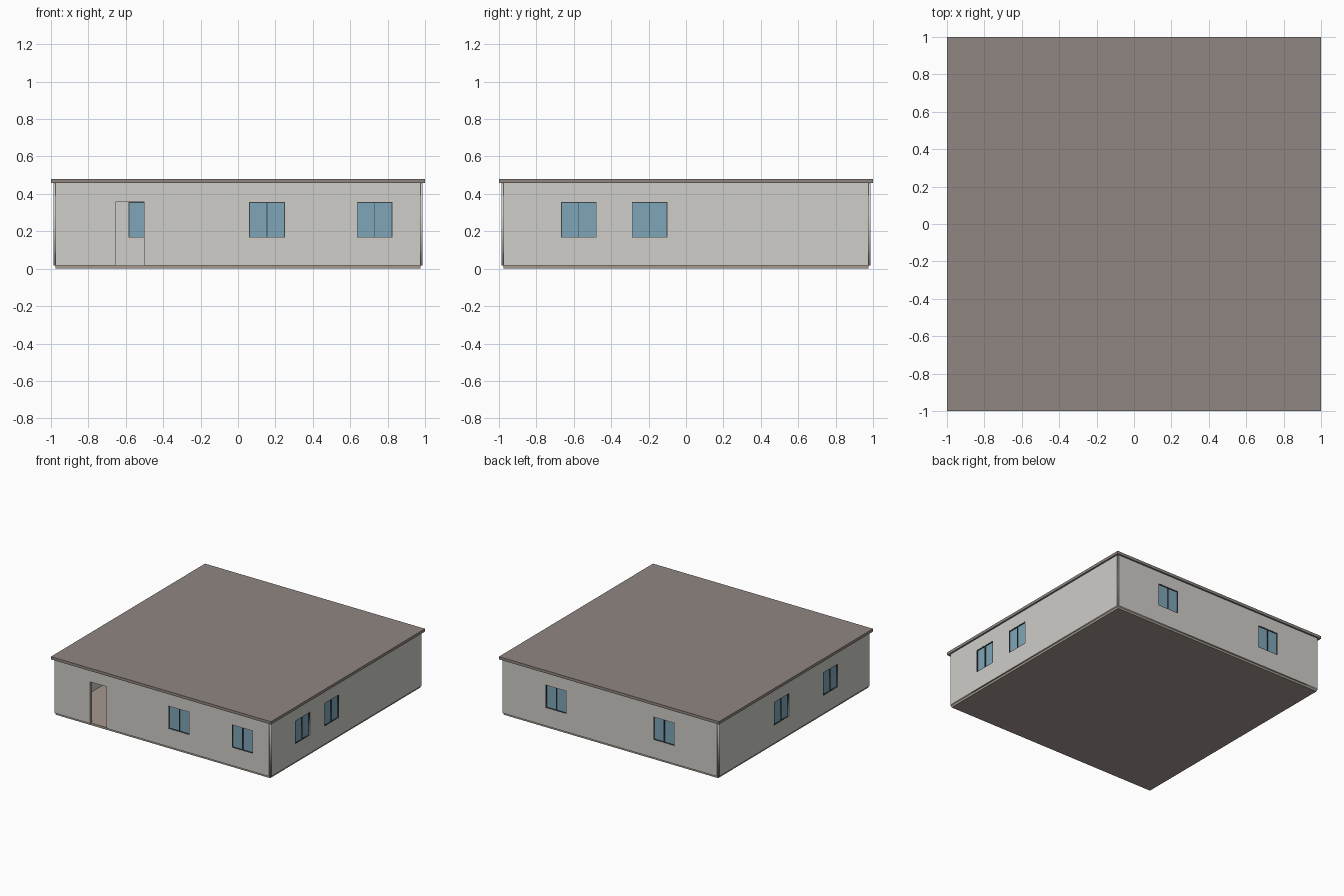
import bpy
from math import radians
from mathutils import Matrix

if "Cube" in bpy.data.objects:
    bpy.data.objects.remove(bpy.data.objects["Cube"])

SLAB_H, EAVE, TOP = 0.018, 0.457, 0.48
WALL_C, WALL_T = 0.975, 0.024          # wall centre line and thickness
WIN_W, WIN_Z0, WIN_Z1 = 0.19, 0.166, 0.356


def material(name, rgb):
    m = bpy.data.materials.new(name)
    m.diffuse_color = (*rgb, 1)
    m.use_nodes = True
    m.node_tree.nodes["Principled BSDF"].inputs["Base Color"].default_value = m.diffuse_color
    return m


wall_mat = material("plaster", (0.62, 0.61, 0.58))
roof_mat = material("roofing", (0.28, 0.24, 0.22))
floor_mat = material("flooring", (0.38, 0.32, 0.28))
frame_mat = material("dark_frame", (0.05, 0.06, 0.07))
glass_mat = material("blue_glass", (0.21, 0.38, 0.48))


def box(name, x, y, z0, z1, mat):
    bpy.ops.mesh.primitive_cube_add(size=1, location=(0, 0, (z0 + z1) / 2))
    ob = bpy.context.object
    ob.name = name
    ob.scale = (x, y, z1 - z0)
    bpy.ops.object.transform_apply(location=False, rotation=False, scale=True)
    ob.data.materials.append(mat)
    return ob


def rect(x0, x1, y0, y1):
    return [(x0, y0), (x1, y0), (x1, y1), (x0, y1)]


def plate(name, loops, thickness, matrix, mat):
    """Flat plate: first loop is the outline, the others are holes."""
    cu = bpy.data.curves.new(name, 'CURVE')
    cu.dimensions = '2D'
    cu.fill_mode = 'BOTH'
    cu.extrude = thickness / 2
    for pts in loops:
        sp = cu.splines.new('POLY')
        sp.points.add(len(pts) - 1)
        for p, (x, y) in zip(sp.points, pts):
            p.co = (x, y, 0, 1)
        sp.use_cyclic_u = True
    cu.materials.append(mat)
    ob = bpy.data.objects.new(name, cu)
    bpy.context.collection.objects.link(ob)
    ob.matrix_world = matrix
    bpy.ops.object.select_all(action='DESELECT')
    ob.select_set(True)
    bpy.context.view_layer.objects.active = ob
    bpy.ops.object.convert(target='MESH')
    return bpy.context.object


# floor slab and flat roof
box("floor_slab", 2 * WALL_C, 2 * WALL_C, 0, SLAB_H, floor_mat)
box("roof", 2, 2, EAVE, TOP, roof_mat)

# walls: window centres along each wall, measured left to right from outside
walls = {
    "front": (0.155, 0.731),
    "right": (-0.573, -0.194),
    "back": (-0.49, 0.49),
    "left": (-0.17, 0.465),
}
for k, (side, centres) in enumerate(walls.items()):
    place = (Matrix.Rotation(radians(90 * k), 4, 'Z')
             @ Matrix.Translation((0, -WALL_C, 0))
             @ Matrix.Rotation(radians(90), 4, 'X'))
    outline = rect(-WALL_C, WALL_C, SLAB_H, EAVE)
    if side == "front":                 # open doorway
        d0, d1, dz = -0.652, -0.503, 0.36
        outline[1:1] = [(d0, SLAB_H), (d0, dz), (d1, dz), (d1, SLAB_H)]
    holes = [rect(c - WIN_W / 2, c + WIN_W / 2, WIN_Z0, WIN_Z1) for c in centres]
    plate(side + "_wall", [outline] + holes, WALL_T, place, wall_mat)

    # two-pane windows set into the openings
    for i, (c, hole) in enumerate(zip(centres, holes), 1):
        f, h = 0.004, WIN_W / 2
        panes = [rect(c - h + f, c - f / 2, WIN_Z0 + f, WIN_Z1 - f),
                 rect(c + f / 2, c + h - f, WIN_Z0 + f, WIN_Z1 - f)]
        plate(f"{side}_window_frame_{i}", [hole] + panes, WALL_T - 0.002, place, frame_mat)
        for n, pane in zip(("a", "b"), panes):
            plate(f"{side}_window_glass_{i}{n}", [pane], 0.006, place, glass_mat)
